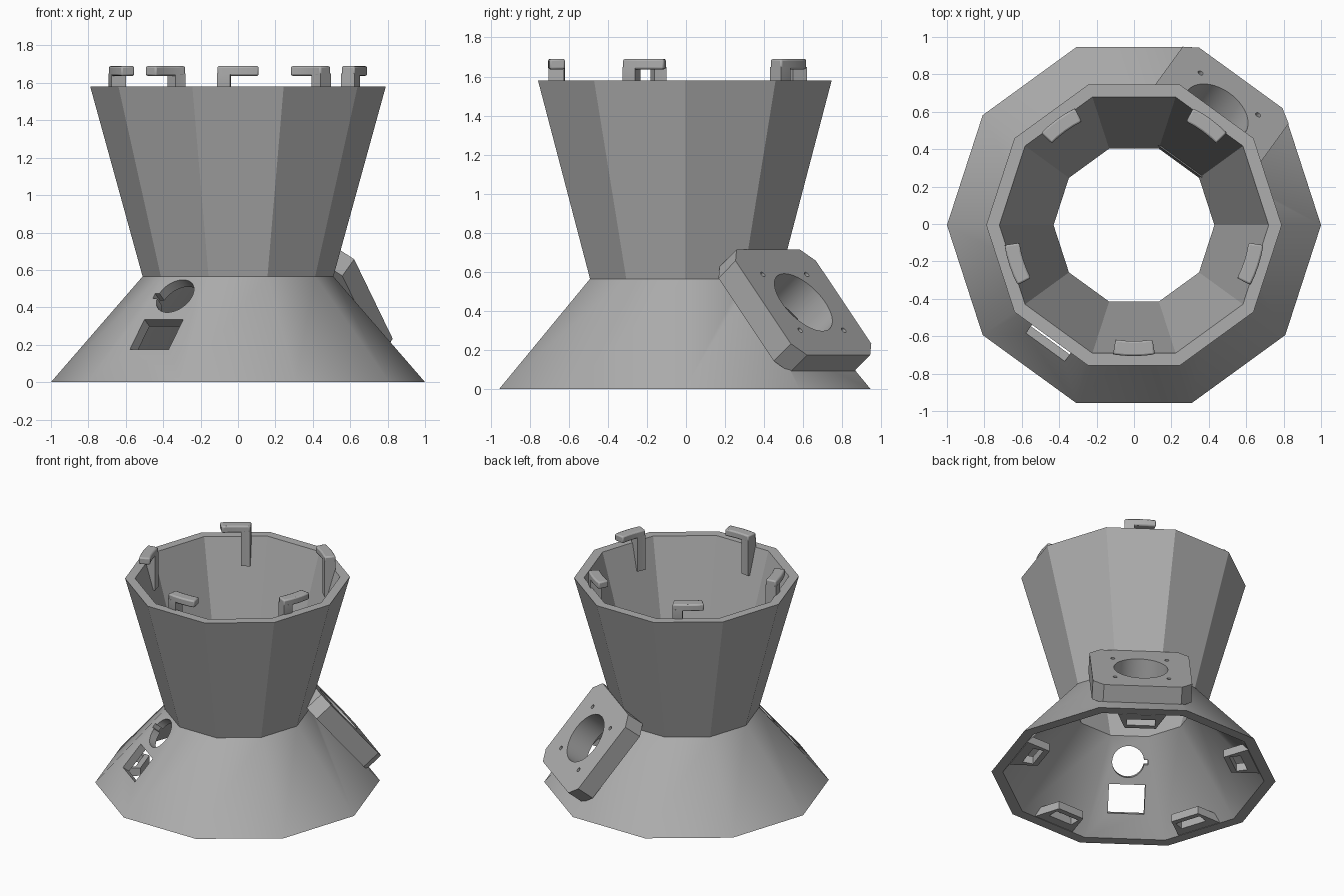
import bpy, bmesh, math
from mathutils import Matrix, Vector

if "Cube" in bpy.data.objects:
    bpy.data.objects.remove(bpy.data.objects["Cube"])

SIDES = 10
WAIST, TOP = 0.565, 1.58
SHIFT = Vector((0, -0.006, 0))
CLIP_ANGLES = [-90, -18, 54, 126, 198]

grey = bpy.data.materials.new("plain grey")
grey.diffuse_color = (0.42, 0.42, 0.42, 1)
grey.use_nodes = True
grey.node_tree.nodes["Principled BSDF"].inputs["Base Color"].default_value = grey.diffuse_color


def make(name, bm, matrix=None):
    """Turn a bmesh into a grey object."""
    if matrix:
        bm.transform(matrix)
    bm.transform(Matrix.Translation(SHIFT))
    bmesh.ops.recalc_face_normals(bm, faces=bm.faces)
    me = bpy.data.meshes.new(name)
    bm.to_mesh(me)
    bm.free()
    me.materials.append(grey)
    ob = bpy.data.objects.new(name, me)
    bpy.context.collection.objects.link(ob)
    return ob


def loft(rings, closed=False):
    """Skin equal-length rings of points; cap the ends or close the loop."""
    bm = bmesh.new()
    rows = [[bm.verts.new(p) for p in r] for r in rings]
    n = len(rows[0])
    for a, b in zip(rows, rows[1:] + (rows[:1] if closed else [])):
        for i in range(n):
            j = (i + 1) % n
            bm.faces.new((a[i], a[j], b[j], b[i]))
    if not closed:
        bm.faces.new(rows[0])
        bm.faces.new(rows[-1])
    return bm


def prism(points, z0, z1):
    return loft([[(x, y, z) for x, y in points] for z in (z0, z1)])


def box(x0, x1, y0, y1, z0, z1):
    return prism([(x0, y0), (x1, y0), (x1, y1), (x0, y1)], z0, z1)


def disc(r, x=0, y=0, n=48):
    return [(x + r * math.cos(i * math.tau / n), y + r * math.sin(i * math.tau / n))
            for i in range(n)]


def spin(angle):
    return Matrix.Rotation(math.radians(angle), 4, 'Z')


def on_slope(angle, radius, z):
    """Frame on a skirt face: x along the rim, y up the slope, z outward."""
    h, v = 0.771, 0.636
    frame = Matrix(((0, -v, h, radius), (1, 0, 0, 0), (0, h, v, z), (0, 0, 0, 1)))
    return spin(angle) @ frame


def cut(targets, cutter):
    cutter.hide_render = True
    for ob in targets:
        mod = ob.modifiers.new("cut", 'BOOLEAN')
        mod.operation, mod.solver, mod.object = 'DIFFERENCE', 'EXACT', cutter
        bpy.context.view_layer.objects.active = ob
        bpy.ops.object.modifier_apply(modifier=mod.name)
    bpy.data.objects.remove(cutter)


def apothem(z):
    return 0.951 - 0.825 * z


# Hollow ten-sided body: flared skirt below, flared cup above
profile = [(1.0, 0), (0.51, WAIST), (0.79, TOP), (0.72, TOP), (0.43, WAIST), (0.92, 0)]
body = make("body", loft([[(r * math.cos(i * math.tau / SIDES),
                            r * math.sin(i * math.tau / SIDES), z)
                           for i in range(SIDES)] for r, z in profile], closed=True))

# Mounting block on the back right face
s, c = 0.35, 0.075
outline = [(-s, -s + c), (-s + c, -s), (s - c, -s), (s, -s + c),
           (s, s - c), (s - c, s), (-s + c, s), (-s, s - c)]
seat = on_slope(54, 0.75, 0.445)
block = make("mounting_block", prism(outline, -0.14, 0), seat)
cut([body, block], make("bore_cutter", prism(disc(0.19), -0.4, 0.1), seat))
for x in (-0.19, 0.19):
    for y in (-0.185, 0.185):
        cut([body, block], make("screw_cutter", prism(disc(0.015, x, y, 16), -0.3, 0.1), seat))

# Round port with key notch, and rectangular port, on the front left face
port = on_slope(234, apothem(0.46), 0.46)
cut([body], make("round_cutter", prism(disc(0.113), -0.12, 0.1), port))
cut([body], make("notch_cutter", box(-0.14, -0.09, -0.017, 0.017, -0.12, 0.1), port))
window = on_slope(234, apothem(0.255), 0.255)
cut([body], make("window_cutter", box(-0.128, 0.128, -0.104, 0.104, -0.2, 0.2), window))


def arc_piece(name, a0, a1, levels, angle):
    """Curved bar: levels are (inner radius, outer radius, z)."""
    steps = [math.radians(a0 + (a1 - a0) * i / 4) for i in range(5)]
    rings = [[(r0 * math.cos(a), r0 * math.sin(a), z) for a in steps] +
             [(r1 * math.cos(a), r1 * math.sin(a), z) for a in reversed(steps)]
             for r0, r1, z in levels]
    return make(name, loft(rings), spin(angle))


# Five hooked clips inside the top rim and five slotted lugs under the skirt
parts = [body, block]
for k, angle in enumerate(CLIP_ANGLES):
    parts.append(arc_piece(f"clip_stem_{k}", -9.2, -3.4,
                           [(0.62, 0.65, 1.38), (0.62, 0.70, TOP), (0.62, 0.70, 1.65)], angle))
    hook = arc_piece(f"clip_hook_{k}", -9.2, 9.2,
                     [(0.62, 0.70, 1.637), (0.62, 0.70, 1.69)], angle)
    bev = hook.modifiers.new("soft edges", 'BEVEL')
    bev.width, bev.segments = 0.01, 2
    parts.append(hook)
    lug = make(f"slotted_lug_{k}", prism([(0.68, -0.11), (0.87, -0.17),
                                          (0.87, 0.17), (0.68, 0.11)], 0, 0.06), spin(angle))
    cut([lug], make("slot_cutter", box(0.72, 0.80, -0.10, 0.10, -0.1, 0.2), spin(angle)))
    parts.append(lug)

for ob in parts:
    bpy.ops.object.select_all(action='DESELECT')
    ob.select_set(True)
    bpy.context.view_layer.objects.active = ob
    bpy.ops.object.shade_smooth_by_angle(angle=math.radians(30))
